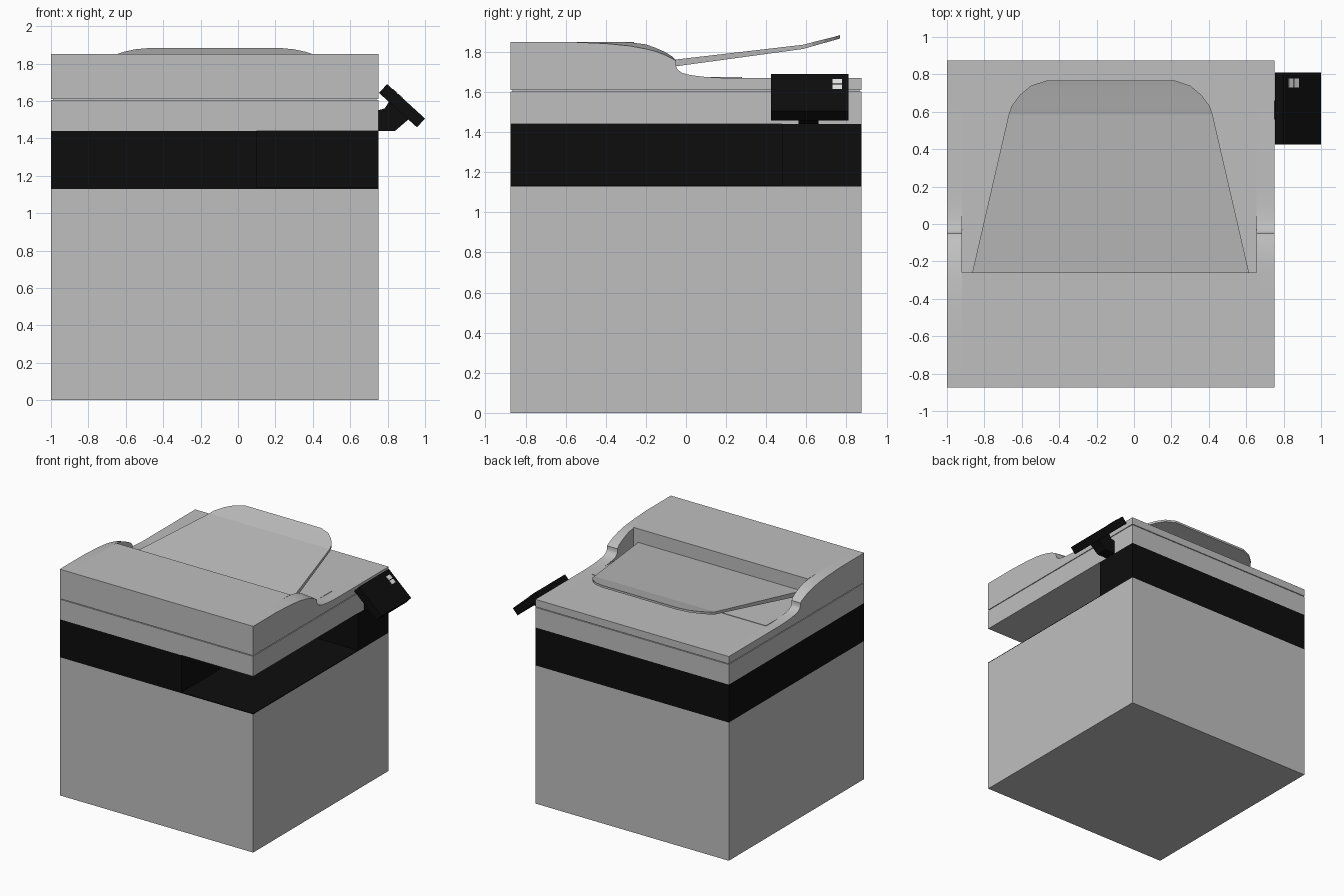
import bpy
from mathutils import Vector

cube = bpy.data.objects.get("Cube")
if cube:
    bpy.data.objects.remove(cube, do_unlink=True)


def material(name, value):
    m = bpy.data.materials.new(name)
    m.use_nodes = True
    colour = (value, value, value, 1)
    m.diffuse_color = colour
    m.node_tree.nodes["Principled BSDF"].inputs["Base Color"].default_value = colour
    return m


GREY = material("light grey plastic", 0.52)
BLACK = material("black plastic", 0.004)
WHITE = material("white button", 0.8)


def loft(name, rings, mat, smooth=False):
    """Join equal rings of points with quads and cap both ends."""
    n = len(rings[0])
    verts = [p for ring in rings for p in ring]
    faces = [tuple(range(n))[::-1], tuple(range(len(verts) - n, len(verts)))]
    for r in range(len(rings) - 1):
        a, b = r * n, (r + 1) * n
        for i in range(n):
            j = (i + 1) % n
            faces.append((a + i, a + j, b + j, b + i))
    mesh = bpy.data.meshes.new(name)
    mesh.from_pydata(verts, [], faces)
    mesh.materials.append(mat)
    obj = bpy.data.objects.new(name, mesh)
    bpy.context.collection.objects.link(obj)
    # make normals consistent
    bpy.ops.object.select_all(action="DESELECT")
    obj.select_set(True)
    bpy.context.view_layer.objects.active = obj
    bpy.ops.object.mode_set(mode="EDIT")
    bpy.ops.mesh.select_all(action="SELECT")
    bpy.ops.mesh.normals_make_consistent(inside=False)
    bpy.ops.object.mode_set(mode="OBJECT")
    if smooth:
        bpy.ops.object.shade_smooth_by_angle(angle=0.6)
    return obj


def box(name, x, y, z, mat):
    rings = [[(x[0], y[0], h), (x[1], y[0], h), (x[1], y[1], h), (x[0], y[1], h)] for h in z]
    return loft(name, rings, mat)


def along_x(name, x0, x1, profile, mat, end_profile=None):
    ends = ((x0, profile), (x1, end_profile or profile))
    return loft(name, [[(x, y, z) for y, z in p] for x, p in ends], mat, True)


def along_y(name, y0, y1, profile, mat):
    return loft(name, [[(x, y, z) for x, z in profile] for y in (y0, y1)], mat)


L, R, D = -1.0, 0.75, 0.875      # cabinet left, right and half depth
IN_L, IN_R = -0.92, 0.655        # feeder pocket sides

# Cabinet and the black output level, open at the front right corner
box("cabinet", (L, R), (-D, D), (0, 1.13), GREY)
box("output_tray_floor", (0.1, R), (-D, 0.48), (1.13, 1.136), BLACK)
ell = [(L, -D), (0.1, -D), (0.1, 0.48), (R, 0.48), (R, D), (L, D)]
loft("output_housing", [[(x, y, z) for x, y in ell] for z in (1.13, 1.44)], BLACK)

# Scanner bed and the narrow seam under the lid
box("scanner_bed", (L, R), (-D, D), (1.44, 1.604), GREY)
box("lid_seam", (L + 0.01, R - 0.01), (-D + 0.01, D - 0.01), (1.604, 1.61), GREY)

# Lid centre with the feeder pocket
centre = [(-D, 1.61), (-D, 1.85), (-0.26, 1.85), (-0.26, 1.674), (0.28, 1.674),
          (0.28, 1.67), (D, 1.67), (D, 1.61)]
along_x("lid_centre", IN_L, IN_R, centre, GREY)

# Lid cheeks, whose tops droop towards the outside
front = [(-D, 1.61), (-D, 1.85), (-0.58, 1.85)]
inner = [(-0.4, 1.85), (-0.28, 1.848), (-0.2, 1.838), (-0.15, 1.82), (-0.105, 1.8), (-0.065, 1.775)]
outer = [(-0.4, 1.842), (-0.28, 1.83), (-0.2, 1.815), (-0.15, 1.802), (-0.105, 1.785), (-0.065, 1.765)]
sweep = [(-0.05, 1.755), (-0.05, 1.73), (-0.042, 1.712), (-0.02, 1.696), (0.02, 1.685),
         (0.08, 1.677), (0.15, 1.672), (0.22, 1.67), (D, 1.67), (D, 1.61)]
for side, x0, x1 in (("right", IN_L, L), ("left", IN_R, R)):
    along_x(side + "_lid_cheek", x0, x1, front + inner + sweep, GREY, front + outer + sweep)

# Paper tray: half width, y, underside and top of each row
MID = (L + R) / 2
rows = [(0.74, -0.26, 1.70, 1.738), (0.545, 0.585, 1.815, 1.836), (0.53, 0.63, 1.828, 1.848),
        (0.485, 0.69, 1.845, 1.863), (0.425, 0.74, 1.859, 1.876), (0.34, 0.768, 1.867, 1.884)]
loft("paper_tray", [[(MID - w, y, a), (MID + w, y, a), (MID + w, y, b), (MID - w, y, b)]
                    for w, y, a, b in rows], GREY)

# Tilted control panel on its bracket
top, low = Vector((0.797, 1.69)), Vector((1.0, 1.506))
slope = (low - top).normalized()
out = Vector((-slope.y, slope.x))
back = out * -0.064


def plate(name, y0, y1, a, b, base, height, mat):
    """Slab on the panel slope, from distance a to b below its top edge."""
    p, q = top + slope * a, top + slope * b
    along_y(name, y0, y1, [p + base, q + base, q + base + out * height, p + base + out * height], mat)


plate("control_panel", 0.425, 0.81, 0, (low - top).length, back, 0.064, BLACK)
for i, a in enumerate((0.04, 0.08)):
    plate("panel_button_" + str(i + 1), 0.73, 0.778, a, a + 0.033, out * 0, 0.003, WHITE)
bracket = [(0.75, 1.44), (0.84, 1.44), (0.91, 1.5), (0.86, 1.59), (0.81, 1.6), (0.785, 1.56), (0.75, 1.55)]
along_y("panel_bracket", 0.56, 0.66, bracket, BLACK)
